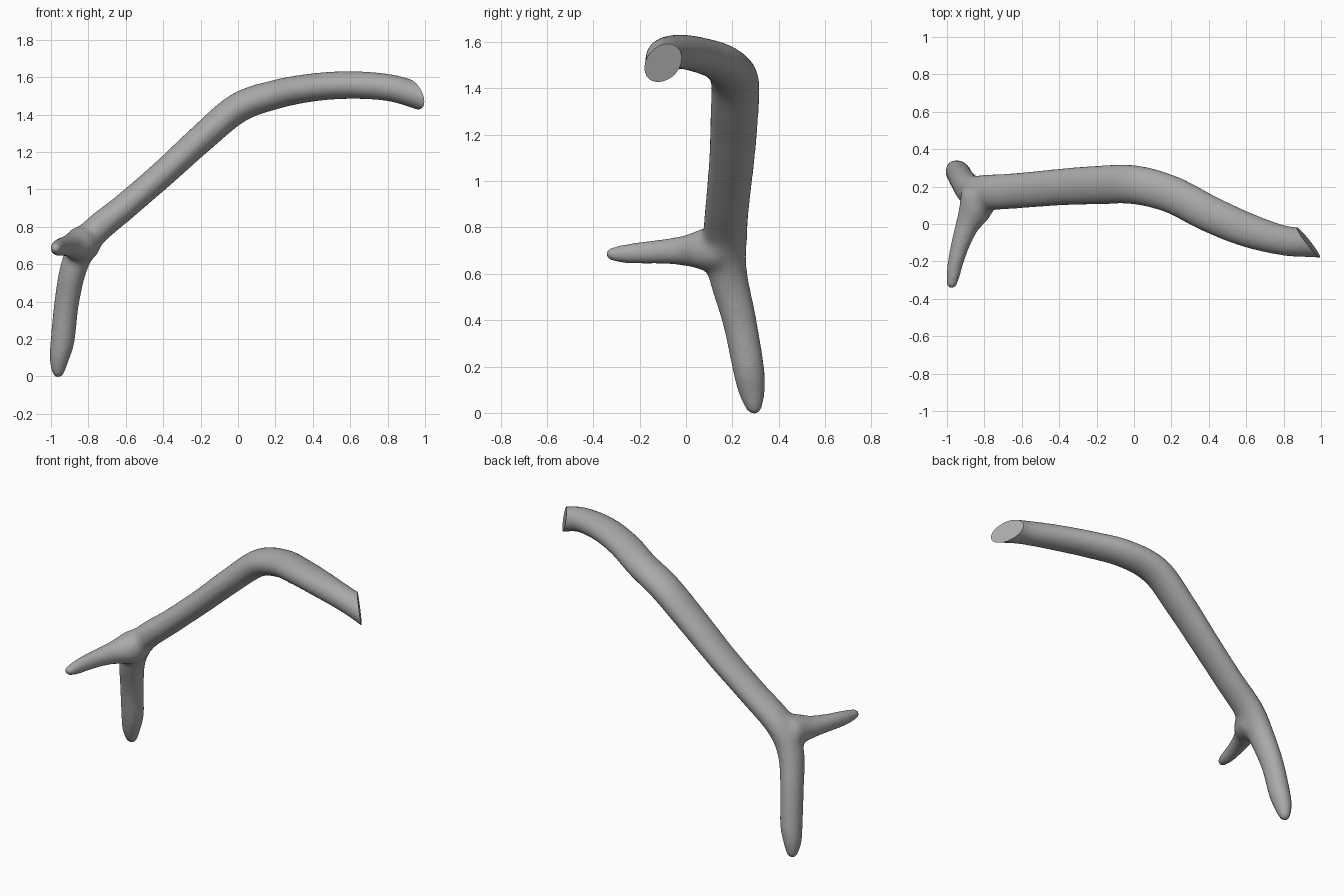
import bpy, bmesh, math
from mathutils import Vector

if "Cube" in bpy.data.objects:
    bpy.data.objects.remove(bpy.data.objects["Cube"])

bone = bpy.data.materials.new("grey_bone")
bone.diffuse_color = (0.40, 0.40, 0.40, 1)
bone.use_nodes = True
bone.node_tree.nodes["Principled BSDF"].inputs["Base Color"].default_value = bone.diffuse_color
SIDES, STEPS = 24, 8


def spline(keys):
    """Catmull-Rom through (x, y, z, half width, half depth) keys."""
    pts = [keys[0]] + keys + [keys[-1]]
    out = []
    for i in range(1, len(pts) - 2):
        for s in range(STEPS):
            t = s / STEPS
            out.append([0.5 * (2 * b + (c - a) * t + (2 * a - 5 * b + 4 * c - d) * t * t
                               + (3 * b - a - 3 * c + d) * t ** 3)
                        for a, b, c, d in zip(*pts[i - 1:i + 3])])
    return out + [list(keys[-1])]


def limb(bm, keys, ref):
    """Sweep an oval along the path; the first half size lies along ref."""
    path = spline(keys)
    rings = []
    for i, p in enumerate(path):
        a, b = path[max(i - 1, 0)], path[min(i + 1, len(path) - 1)]
        t = (Vector(b[:3]) - Vector(a[:3])).normalized()
        u = (ref - t * ref.dot(t)).normalized()
        v = t.cross(u)
        ring = []
        for k in range(SIDES):
            ang = 2 * math.pi * k / SIDES
            ring.append(bm.verts.new(Vector(p[:3]) + u * p[3] * math.cos(ang)
                                     + v * p[4] * math.sin(ang)))
        rings.append(ring)
    for r, s in zip(rings, rings[1:]):
        for k in range(SIDES):
            j = (k + 1) % SIDES
            bm.faces.new((r[k], r[j], s[j], s[k]))
    bm.faces.new(rings[0][::-1])
    bm.faces.new(rings[-1])


bm = bmesh.new()
# lower tine running up into the main beam
limb(bm, [(-0.963, 0.296, -0.004, 0.012, 0.012), (-0.962, 0.294, 0.02, 0.034, 0.032),
          (-0.955, 0.283, 0.10, 0.058, 0.053), (-0.937, 0.268, 0.20, 0.068, 0.064),
          (-0.915, 0.230, 0.40, 0.073, 0.066), (-0.872, 0.180, 0.60, 0.086, 0.074),
          (-0.785, 0.168, 0.755, 0.097, 0.078), (-0.60, 0.180, 0.912, 0.095, 0.072),
          (-0.40, 0.197, 1.085, 0.098, 0.072), (-0.20, 0.208, 1.268, 0.103, 0.076),
          (0.0, 0.210, 1.435, 0.104, 0.080), (0.20, 0.158, 1.507, 0.100, 0.078),
          (0.40, 0.056, 1.545, 0.098, 0.075), (0.60, -0.030, 1.558, 0.092, 0.074),
          (0.80, -0.088, 1.545, 0.080, 0.072), (0.95, -0.098, 1.505, 0.080, 0.072),
          (1.10, -0.105, 1.45, 0.080, 0.072)], Vector((0, 1, 0)))
# front tine, flared at its root
limb(bm, [(-0.978, -0.345, 0.685, 0.010, 0.010), (-0.976, -0.325, 0.685, 0.026, 0.026),
          (-0.966, -0.27, 0.686, 0.036, 0.039), (-0.953, -0.20, 0.690, 0.042, 0.046),
          (-0.925, -0.10, 0.696, 0.052, 0.054), (-0.888, 0.0, 0.700, 0.067, 0.068),
          (-0.848, 0.08, 0.705, 0.092, 0.092), (-0.825, 0.16, 0.71, 0.10, 0.10)],
     Vector((1, 0, 0)))
bmesh.ops.recalc_face_normals(bm, faces=bm.faces)
mesh = bpy.data.meshes.new("antler")
bm.to_mesh(mesh)
bm.free()
antler = bpy.data.objects.new("antler", mesh)
bpy.context.collection.objects.link(antler)
bpy.context.view_layer.objects.active = antler
antler.select_set(True)

# fuse the limbs, then soften the fork more than the rest
fork = antler.modifiers.new("fuse", "REMESH")
fork.mode = "VOXEL"
fork.voxel_size = 0.012
bpy.ops.object.modifier_apply(modifier="fuse")
group = antler.vertex_groups.new(name="fork")
centre = Vector((-0.83, 0.12, 0.70))
for v in antler.data.vertices:
    w = 1 - (v.co - centre).length / 0.32
    if w > 0:
        group.add([v.index], min(1, 1.5 * w), "REPLACE")
for name, count, vg in (("soften_fork", 30, "fork"), ("soften_all", 5, "")):
    m = antler.modifiers.new(name, "SMOOTH")
    m.factor, m.iterations, m.vertex_group = 0.5, count, vg
    bpy.ops.object.modifier_apply(modifier=name)

# slanted flat cut at the beam end
bm = bmesh.new()
bm.from_mesh(antler.data)
cut = bmesh.ops.bisect_plane(bm, geom=bm.verts[:] + bm.edges[:] + bm.faces[:],
                             plane_co=(0.93, -0.095, 1.51), plane_no=(0.81, 0.58, 0.15),
                             clear_outer=True)
rim = [e for e in cut["geom_cut"] if isinstance(e, bmesh.types.BMEdge)]
bmesh.ops.contextual_create(bm, geom=rim)
bmesh.ops.recalc_face_normals(bm, faces=bm.faces)
bm.to_mesh(antler.data)
bm.free()
antler.data.materials.clear()
antler.data.materials.append(bone)
bpy.ops.object.shade_smooth_by_angle(angle=math.radians(35))
